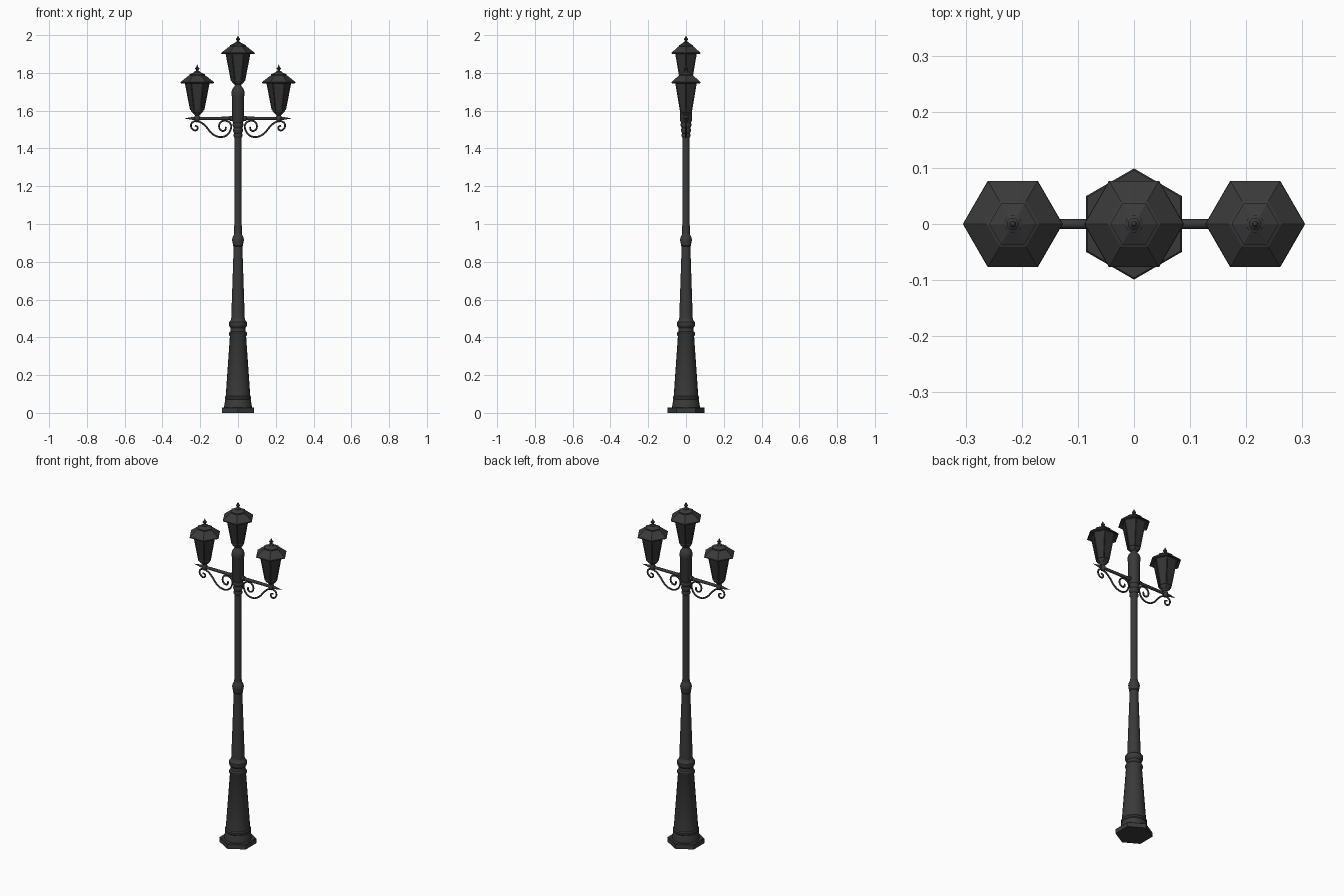
import bpy, bmesh
from math import pi, sin, cos, radians
from mathutils import Vector, Matrix

cube = bpy.data.objects.get("Cube")
if cube:
    bpy.data.objects.remove(cube)


def material(name, value):
    mat = bpy.data.materials.new(name)
    mat.use_nodes = True
    color = (value, value, value, 1)
    mat.diffuse_color = color
    mat.node_tree.nodes["Principled BSDF"].inputs["Base Color"].default_value = color
    return mat


metal = material("dark grey metal", 0.042)
glass = material("smoked glass", 0.033)


def finish(name, bm, smooth):
    mesh = bpy.data.meshes.new(name)
    bm.to_mesh(mesh)
    bm.free()
    mesh.materials.append(metal)
    mesh.materials.append(glass)
    obj = bpy.data.objects.new(name, mesh)
    bpy.context.collection.objects.link(obj)
    if smooth:
        bpy.ops.object.select_all(action="DESELECT")
        obj.select_set(True)
        bpy.context.view_layer.objects.active = obj
        bpy.ops.object.shade_smooth_by_angle(angle=radians(35))
    return obj


def lathe_bmesh(profile, sides, start=0.0):
    """Revolve (radius, height) points around z."""
    bm = bmesh.new()
    rings = [[bm.verts.new((r * cos(start + 2 * pi * i / sides),
                            r * sin(start + 2 * pi * i / sides), z))
              for i in range(sides)] for r, z in profile]
    for low, high in zip(rings, rings[1:]):
        for i in range(sides):
            j = (i + 1) % sides
            bm.faces.new((low[i], low[j], high[j], high[i]))
    for ring, (r, z) in ((rings[0], profile[0]), (rings[-1], profile[-1])):
        if r > 0:
            bm.faces.new(ring)
    bmesh.ops.remove_doubles(bm, verts=bm.verts, dist=0.00005)
    bmesh.ops.recalc_face_normals(bm, faces=bm.faces)
    return bm


def lathe(name, profile, sides=20, place=(0, 0, 0), start=0.0, smooth=True, turn=None):
    bm = lathe_bmesh(profile, sides, start)
    if turn:
        bm.transform(turn)
    bm.transform(Matrix.Translation(place))
    return finish(name, bm, smooth)


def lantern(prefix, x, z):
    """Six-sided lantern; z is the height of the eaves."""
    place = (x, 0, z)
    # Tapered body with a recessed pane in every side
    bm = lathe_bmesh([(0.038, -0.145), (0.068, 0.01)], 6)
    sides = [f for f in bm.faces if abs(f.normal.z) < 0.7]
    bmesh.ops.inset_individual(bm, faces=sides, thickness=0.006, depth=-0.003)
    for f in sides:
        f.material_index = 1
    bm.transform(Matrix.Translation(place))
    finish(prefix + "_lantern_body", bm, False)
    # Overhanging roof with a small crown
    lathe(prefix + "_lantern_roof",
          [(0.06, 0.012), (0.085, -0.003), (0.089, 0), (0.088, 0.004), (0.047, 0.036),
           (0.042, 0.038), (0.042, 0.044), (0.016, 0.056), (0, 0.058)],
          6, place, smooth=False)
    # Turned finial
    lathe(prefix + "_lantern_finial",
          [(0.016, 0.052), (0.016, 0.058), (0.007, 0.063), (0.006, 0.067), (0.011, 0.073),
           (0.011, 0.077), (0.005, 0.082), (0.004, 0.088), (0, 0.096)],
          12, place)
    # Stepped foot below the body
    lathe(prefix + "_lantern_foot",
          [(0.02, -0.165), (0.032, -0.153), (0.034, -0.145)], 6, place, smooth=False)


# Hexagonal plinth
lathe("plinth", [(0.099, 0), (0.099, 0.026), (0.096, 0.029)], 6, start=pi / 2, smooth=False)

# Lower column with its mouldings
lathe("lower_column",
      [(0.074, 0.028), (0.072, 0.045), (0.067, 0.07), (0.07, 0.074), (0.07, 0.084),
       (0.065, 0.09), (0.043, 0.405), (0.047, 0.412), (0.047, 0.424), (0.04, 0.432),
       (0.039, 0.45), (0.046, 0.458), (0.048, 0.465), (0.048, 0.48), (0.04, 0.488),
       (0.036, 0.5)])

# Middle column and the rounded joint on top
lathe("middle_column",
      [(0.036, 0.495), (0.023, 0.88), (0.027, 0.885), (0.027, 0.895), (0.03, 0.905),
       (0.031, 0.918), (0.028, 0.932), (0.022, 0.942), (0.02, 0.95)])

# Slim upper pole
lathe("upper_pole", [(0.02, 0.94), (0.0185, 1.46)])

# Ringed capital, thick sleeve and cap that carry the arms
lathe("capital",
      [(0.0185, 1.455), (0.024, 1.465), (0.024, 1.472), (0.021, 1.48), (0.026, 1.492),
       (0.026, 1.5), (0.023, 1.508), (0.029, 1.52), (0.029, 1.528), (0.026, 1.535),
       (0.031, 1.548), (0.031, 1.672), (0.034, 1.68), (0.034, 1.7), (0.031, 1.712),
       (0.022, 1.725), (0.017, 1.733), (0.017, 1.742), (0.022, 1.75)])

lantern("centre", 0, 1.903)

# Scroll path in thousandths: distance from the pole, height
scroll = [(228, 1521), (213, 1512), (222, 1496), (242, 1504), (249, 1526), (233, 1543),
          (201, 1540), (170, 1516), (138, 1479), (100, 1461), (63, 1468), (41, 1495),
          (38, 1527), (58, 1545), (89, 1541), (100, 1517), (90, 1496), (69, 1496),
          (64, 1514)]

for side, sign in (("left", 1), ("right", -1)):
    turn = Matrix.Rotation(sign * pi / 2, 4, "Y")
    # Horizontal arm with a collar and a pointed tip
    lathe(side + "_arm",
          [(0.009, 0.02), (0.013, 0.03), (0.013, 0.043), (0.009, 0.047),
           (0.008, 0.24), (0.006, 0.25), (0, 0.287)],
          12, (0, 0, 1.559), turn=turn)
    lantern(side, sign * 0.216, 1.748)
    # Stem joining the lantern to the arm
    lathe(side + "_lantern_stem",
          [(0, 1.537), (0.01, 1.543), (0.015, 1.552), (0.015, 1.568), (0.011, 1.574),
           (0.018, 1.582), (0.022, 1.59)], 12, (sign * 0.216, 0, 0))
    # Wrought scroll bracket
    curve = bpy.data.curves.new(side + "_scroll_path", "CURVE")
    curve.dimensions = "3D"
    curve.bevel_depth = 0.0048
    curve.bevel_resolution = 2
    curve.resolution_u = 5
    curve.use_fill_caps = True
    spline = curve.splines.new("BEZIER")
    spline.bezier_points.add(len(scroll) - 1)
    for point, (px, pz) in zip(spline.bezier_points, scroll):
        point.co = Vector((sign * px, 0, pz)) / 1000
        point.handle_left_type = point.handle_right_type = "AUTO"
    curve.materials.append(metal)
    bracket = bpy.data.objects.new(side + "_scroll_bracket", curve)
    bpy.context.collection.objects.link(bracket)
    bpy.ops.object.select_all(action="DESELECT")
    bracket.select_set(True)
    bpy.context.view_layer.objects.active = bracket
    bpy.ops.object.convert(target="MESH")
    bpy.ops.object.shade_smooth()
